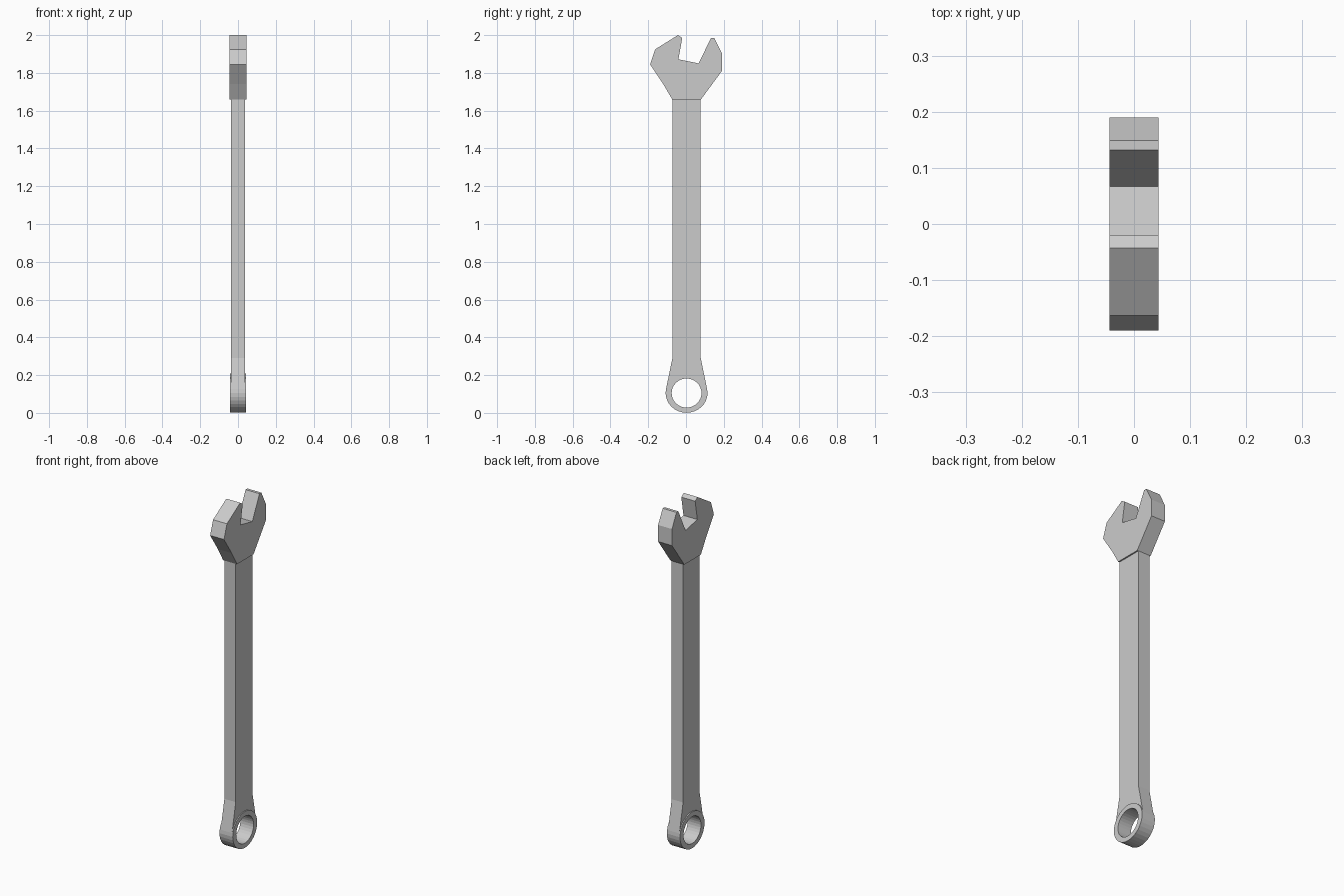
import bpy, bmesh
from math import sin, cos, pi

if "Cube" in bpy.data.objects:
    bpy.data.objects.remove(bpy.data.objects["Cube"])


def make_object(name, bm):
    bmesh.ops.recalc_face_normals(bm, faces=bm.faces)
    mesh = bpy.data.meshes.new(name)
    bm.to_mesh(mesh)
    bm.free()
    obj = bpy.data.objects.new(name, mesh)
    bpy.context.collection.objects.link(obj)
    return obj


def extrude_profile(name, profile, half):
    """Flat (y, z) outline extruded symmetrically along x."""
    bm = bmesh.new()
    face = bm.faces.new([bm.verts.new((-half, y, z)) for y, z in profile])
    ext = bmesh.ops.extrude_face_region(bm, geom=[face])
    verts = [v for v in ext["geom"] if isinstance(v, bmesh.types.BMVert)]
    bmesh.ops.translate(bm, verts=verts, vec=(2 * half, 0, 0))
    return make_object(name, bm)


SEG = 32
CY, CZ = 0.003, 0.105
RY, RZ = 0.111, 0.104


def oval(i, ry, rz):
    a = 2 * pi * i / SEG
    return CY + ry * cos(a), CZ + rz * sin(a)


# Open jaw with the tilted notch
extrude_profile("open_jaw", [
    (-0.072, 1.658), (-0.12, 1.74), (-0.19, 1.845), (-0.163, 1.925),
    (-0.043, 2.0), (-0.02, 1.985), (-0.04, 1.872), (0.067, 1.85),
    (0.132, 1.985), (0.149, 1.985), (0.19, 1.905), (0.19, 1.81),
    (0.078, 1.658)], 0.044)

# Handle, flaring out to wrap the top of the ring
arc = [oval(i, RY, RZ) for i in range(1, SEG // 2)]
extrude_profile("handle", [(-0.072, 0.29), (-0.072, 1.658),
                           (0.078, 1.658), (0.078, 0.29)] + arc, 0.036)

# Ring end: rectangular section swept round the hole
bm = bmesh.new()
rings = []
for i in range(SEG):
    outer, inner = oval(i, RY, RZ), oval(i, 0.079, 0.077)
    rings.append([bm.verts.new(p) for p in (
        (-0.042, *outer), (0.042, *outer), (0.042, *inner), (-0.042, *inner))])
for i in range(SEG):
    a, b = rings[i], rings[(i + 1) % SEG]
    for j in range(4):
        k = (j + 1) % 4
        bm.faces.new((a[j], a[k], b[k], b[j]))
make_object("ring_end", bm)
